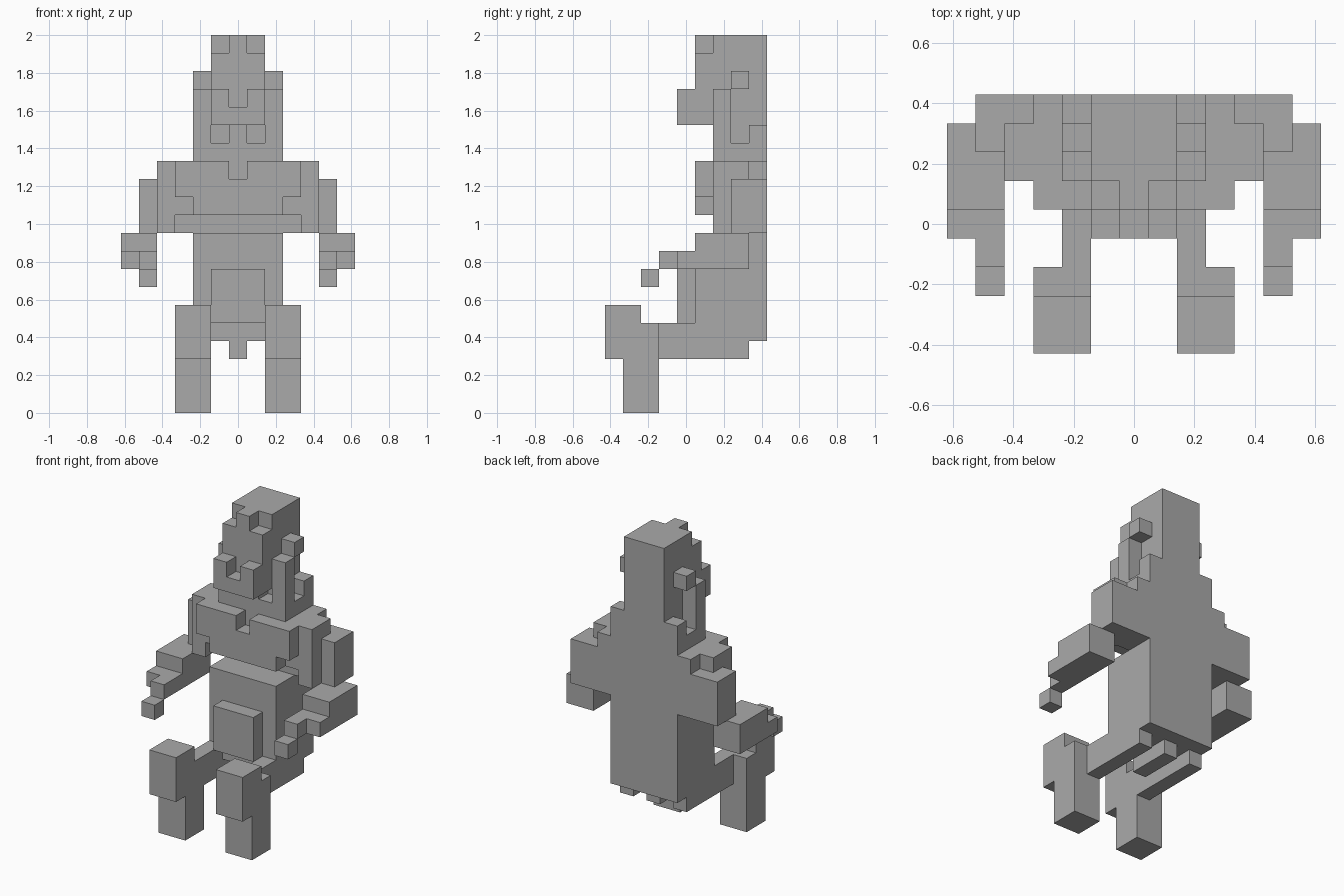
import bpy, bmesh
from mathutils import Vector

if "Cube" in bpy.data.objects:
    bpy.data.objects.remove(bpy.data.objects["Cube"])

U = 2 / 21          # one block; the figure is 21 blocks tall
cells = {}          # block position -> part name


def box(part, x, y, z, mirror=False):
    """Fill an inclusive range of blocks (part=None carves them away)."""
    for i in range(x[0], x[1] + 1):
        for j in range(y[0], y[1] + 1):
            for k in range(z[0], z[1] + 1):
                for s in ((1, -1) if mirror else (1,)):
                    if part:
                        cells[(s * i, j, k)] = part
                    else:
                        cells.pop((s * i, j, k), None)


# Torso, chest and shoulders
box("torso", (-2, 2), (1, 4), (4, 9))
box("chest", (-3, 3), (3, 4), (10, 13))
box("chest", (-3, 3), (2, 2), (11, 13))
box("chest", (-3, 3), (1, 1), (12, 13))
box("chest", (-2, 2), (1, 1), (11, 11))
box(None, (0, 0), (1, 1), (13, 13))
box("shoulders", (4, 4), (2, 4), (10, 13), True)
box(None, (4, 4), (4, 4), (13, 13), True)

# Arms reaching forward
box("upper_arms", (5, 5), (3, 4), (10, 12), True)
box("forearms", (5, 6), (1, 3), (8, 9), True)
box("hands", (5, 6), (0, 0), (8, 8), True)
box("hands", (5, 5), (-1, -1), (8, 8), True)
box("fingers", (5, 5), (-2, -2), (7, 7), True)

# Apron plate and the ridge under the seat
box("apron", (-1, 1), (0, 0), (5, 7))
box("seat_ridge", (0, 0), (1, 3), (3, 3))

# Seated legs
box("thighs", (2, 2), (-1, 3), (3, 4), True)
box("shins", (2, 3), (-3, -2), (0, 4), True)
box("knees", (2, 3), (-4, -3), (3, 5), True)

# Neck with stepped collar and side locks
box("neck", (-1, 1), (2, 4), (14, 15))
box(None, (1, 1), (2, 2), (15, 15), True)
box("side_locks", (2, 2), (2, 2), (14, 17), True)
box("collar", (2, 2), (3, 3), (14, 14), True)
box("collar", (2, 2), (4, 4), (14, 15), True)

# Head, cap notches, ears and forked beard
box("head", (-1, 1), (1, 4), (16, 20))
box(None, (1, 1), (1, 1), (20, 20), True)
box("ears", (2, 2), (3, 3), (18, 18), True)
box("beard", (-1, 1), (0, 0), (16, 17))
box(None, (0, 0), (0, 0), (17, 17))

# One plain colour
grey = bpy.data.materials.new("stone grey")
grey.diffuse_color = (0.40, 0.40, 0.40, 1)
grey.use_nodes = True
grey.node_tree.nodes["Principled BSDF"].inputs["Base Color"].default_value = grey.diffuse_color


def build(part):
    """Make the outer skin of one part, with flat areas merged."""
    bm = bmesh.new()
    verts = {}

    def vert(p):
        key = tuple(round(c * 2) for c in p)
        if key not in verts:
            verts[key] = bm.verts.new(p * U)
        return verts[key]

    for c in [c for c, name in cells.items() if name == part]:
        centre = Vector((c[0], c[1], c[2] + 0.5))
        for axis in range(3):
            for s in (1, -1):
                n = Vector((0, 0, 0))
                n[axis] = s
                if tuple(int(a + b) for a, b in zip(c, n)) in cells:
                    continue
                a = Vector((0, 0, 0))
                a[(axis + 1) % 3] = 0.5
                b = n.cross(a)
                f = centre + n * 0.5
                bm.faces.new([vert(f + d) for d in (a + b, b - a, -a - b, a - b)])
    bm.normal_update()
    bmesh.ops.dissolve_limit(bm, angle_limit=0.02, verts=bm.verts[:], edges=bm.edges[:])
    bmesh.ops.triangulate(bm, faces=[f for f in bm.faces if len(f.verts) > 4])
    bm.normal_update()
    mesh = bpy.data.meshes.new(part)
    bm.to_mesh(mesh)
    bm.free()
    mesh.materials.append(grey)
    bpy.context.collection.objects.link(bpy.data.objects.new(part, mesh))


for part in sorted(set(cells.values())):
    build(part)
